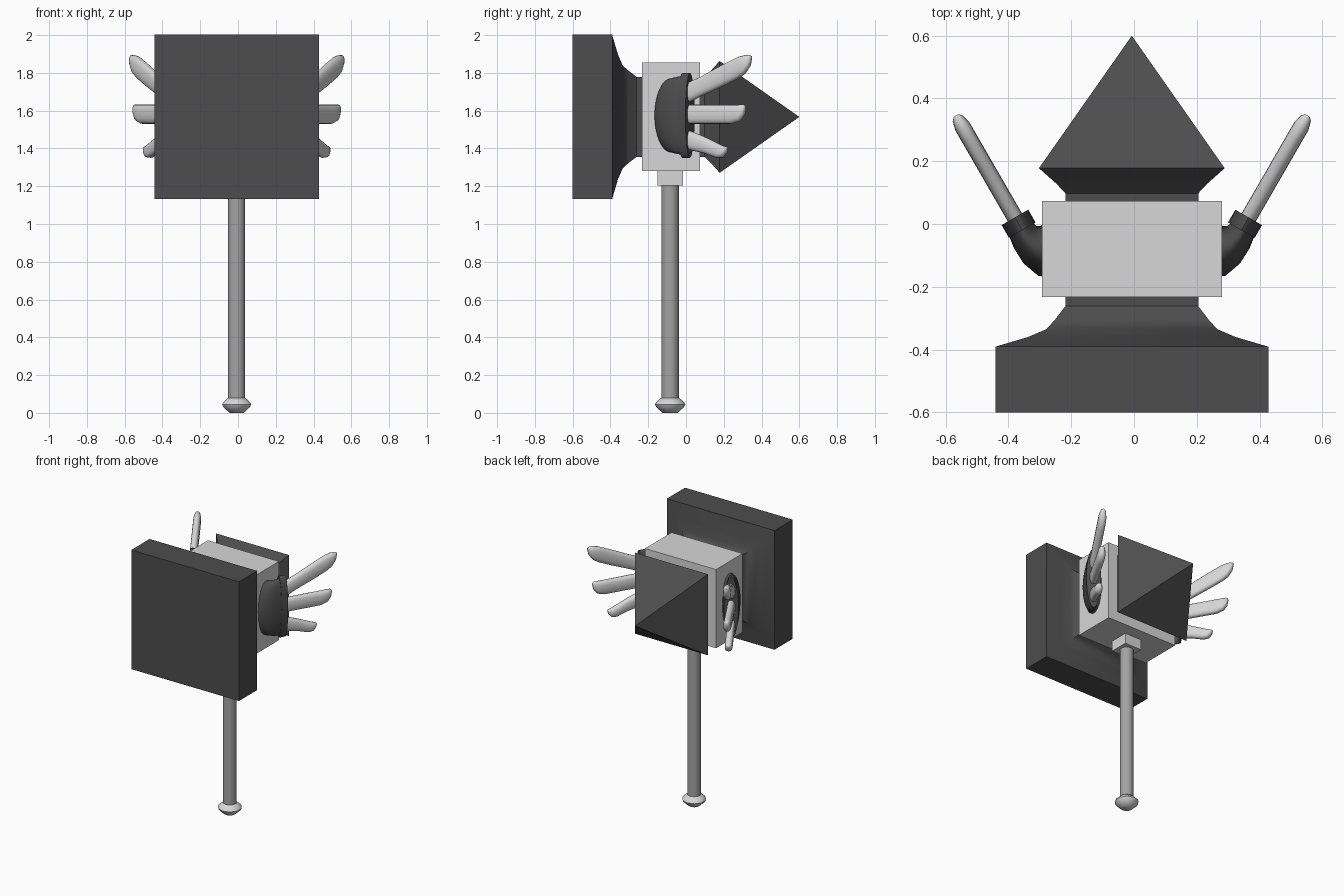
import bpy, bmesh, math
from mathutils import Vector

cube = bpy.data.objects.get("Cube")
if cube:
    bpy.data.objects.remove(cube, do_unlink=True)

CX, CZ, HANDLE_Y = -0.007, 1.567, -0.084
UP = Vector((0, 0, 1))


def material(name, value):
    m = bpy.data.materials.new(name)
    m.use_nodes = True
    colour = (value, value, value, 1)
    m.diffuse_color = colour
    m.node_tree.nodes["Principled BSDF"].inputs["Base Color"].default_value = colour
    return m


DARK = material("dark iron", 0.075)
LIGHT = material("pale steel", 0.68)
GREY = material("grey shaft", 0.37)


def loft(name, rings, mat, angle=35):
    """Skin a list of equal-length point rings and cap both ends."""
    bm = bmesh.new()
    loops = [[bm.verts.new(p) for p in ring] for ring in rings]
    n = len(loops[0])
    for a, b in zip(loops, loops[1:]):
        for i in range(n):
            j = (i + 1) % n
            bm.faces.new((a[i], a[j], b[j], b[i]))
    bm.faces.new(loops[0][::-1])
    bm.faces.new(loops[-1])
    bmesh.ops.remove_doubles(bm, verts=bm.verts, dist=0.0004)
    bmesh.ops.recalc_face_normals(bm, faces=bm.faces)
    mesh = bpy.data.meshes.new(name)
    bm.to_mesh(mesh)
    bm.free()
    mesh.materials.append(mat)
    obj = bpy.data.objects.new(name, mesh)
    bpy.context.collection.objects.link(obj)
    bpy.ops.object.select_all(action="DESELECT")
    obj.select_set(True)
    bpy.context.view_layer.objects.active = obj
    bpy.ops.object.shade_smooth_by_angle(angle=math.radians(angle))
    return obj


def square(y, r):
    return [(CX + sx * r, y, CZ + sz * r) for sx, sz in ((-1, -1), (1, -1), (1, 1), (-1, 1))]


def disc(z, r, n=10):
    return [(CX + r * math.sin(math.tau * i / n), HANDLE_Y + r * math.cos(math.tau * i / n), z)
            for i in range(n)]


def oval(centre, side, rise, n=24, power=1.0):
    ring = []
    for i in range(n):
        c, s = math.cos(math.tau * i / n), math.sin(math.tau * i / n)
        ring.append(centre + side * math.copysign(abs(c) ** power, c)
                    + rise * math.copysign(abs(s) ** power, s))
    return ring


def box(name, lo, hi, mat):
    loft(name, [[(lo[0], lo[1], z), (hi[0], lo[1], z), (hi[0], hi[1], z), (lo[0], hi[1], z)]
                for z in (lo[2], hi[2])], mat)


# Striking plate with its flared neck
loft("striking_plate", [square(-0.6, 0.435), square(-0.39, 0.435)], DARK)
loft("front_neck", [square(y, r) for y, r in (
    (-0.391, 0.435), (-0.36, 0.33), (-0.335, 0.272), (-0.305, 0.245),
    (-0.262, 0.212), (-0.2, 0.212))], DARK)

# Central block
box("head_block", (CX - 0.287, -0.233, 1.28), (CX + 0.287, 0.073, 1.855), LIGHT)

# Rear neck and pyramid spike
loft("rear_neck", [square(y, r) for y, r in (
    (0.04, 0.212), (0.098, 0.212), (0.128, 0.24), (0.152, 0.267), (0.178, 0.296))], DARK)
loft("rear_spike", [square(0.178, 0.296), square(0.6, 0.0)], DARK)

# Handle, socket and pommel
box("handle_socket", (CX - 0.068, HANDLE_Y - 0.068, 1.205),
    (CX + 0.068, HANDLE_Y + 0.068, 1.285), LIGHT)
loft("handle", [disc(0.06, 0.047), disc(1.21, 0.047)], GREY, 40)
loft("pommel", [disc(z, r) for z, r in (
    (0, 0.04), (0.03, 0.073), (0.045, 0.081), (0.058, 0.073), (0.08, 0.047))], LIGHT, 50)


# Feather outlines: (distance along, lower edge, upper edge)
FEATHERS = {
    "upper": ((-0.03, 1.625, 1.735), (0.08, 1.675, 1.78), (0.22, 1.731, 1.846),
              (0.31, 1.77, 1.885), (0.35, 1.795, 1.894), (0.38, 1.835, 1.894), (0.39, 1.87, 1.89)),
    "middle": ((-0.03, 1.53, 1.632), (0.15, 1.53, 1.632), (0.27, 1.53, 1.632),
               (0.32, 1.545, 1.632), (0.345, 1.575, 1.632), (0.353, 1.605, 1.625)),
    "lower": ((-0.03, 1.4, 1.51), (0.1, 1.375, 1.464), (0.18, 1.35, 1.43),
              (0.215, 1.353, 1.415), (0.236, 1.375, 1.41), (0.243, 1.395, 1.405)),
}


def heading(degrees, sx):
    """Horizontal direction turned outward from the rear, and its sideways normal."""
    a = math.radians(degrees)
    return (Vector((sx * math.sin(a), math.cos(a), 0)),
            Vector((sx * math.cos(a), -math.sin(a), 0)))


def wing(label, sx):
    along, side = heading(30, sx)
    root = Vector((CX + sx * 0.365, 0.008, 0))
    centre_z = UP * 1.575

    # Curved arm sweeping from the block to the cuff
    rings = []
    for x, y, turn, w, h in ((0.27, -0.078, 90, 0.09, 0.19), (0.29, -0.08, 85, 0.086, 0.195),
                             (0.317, -0.066, 65, 0.066, 0.2), (0.34, -0.042, 45, 0.05, 0.205),
                             (0.357, -0.012, 30, 0.042, 0.21)):
        rings.append(oval(Vector((CX + sx * x, y, 0)) + centre_z,
                          heading(turn, sx)[1] * w, UP * h, 32))
    loft(label + "_wing_arm", rings, DARK, 50)

    # Oval cuff holding the feathers
    loft(label + "_wing_cuff", [oval(root + centre_z + along * d, side * 0.049, UP * 0.225, 32)
                                for d in (-0.032, 0.015)], DARK)

    # Three feathers fanned upward
    for name, outline in FEATHERS.items():
        tip = outline[-1][0]
        rings = []
        for d, low, high in outline:
            left = (tip - d) / 0.04
            half = 0.026 * (1 if left >= 1 else math.sqrt(1 - 0.9 * (1 - left) ** 2))
            rings.append(oval(root + along * d + UP * (low + high) / 2,
                              side * half, UP * (high - low) / 2, 16, 0.8))
        loft(label + "_" + name + "_feather", rings, LIGHT, 60)


wing("left", 1)
wing("right", -1)
